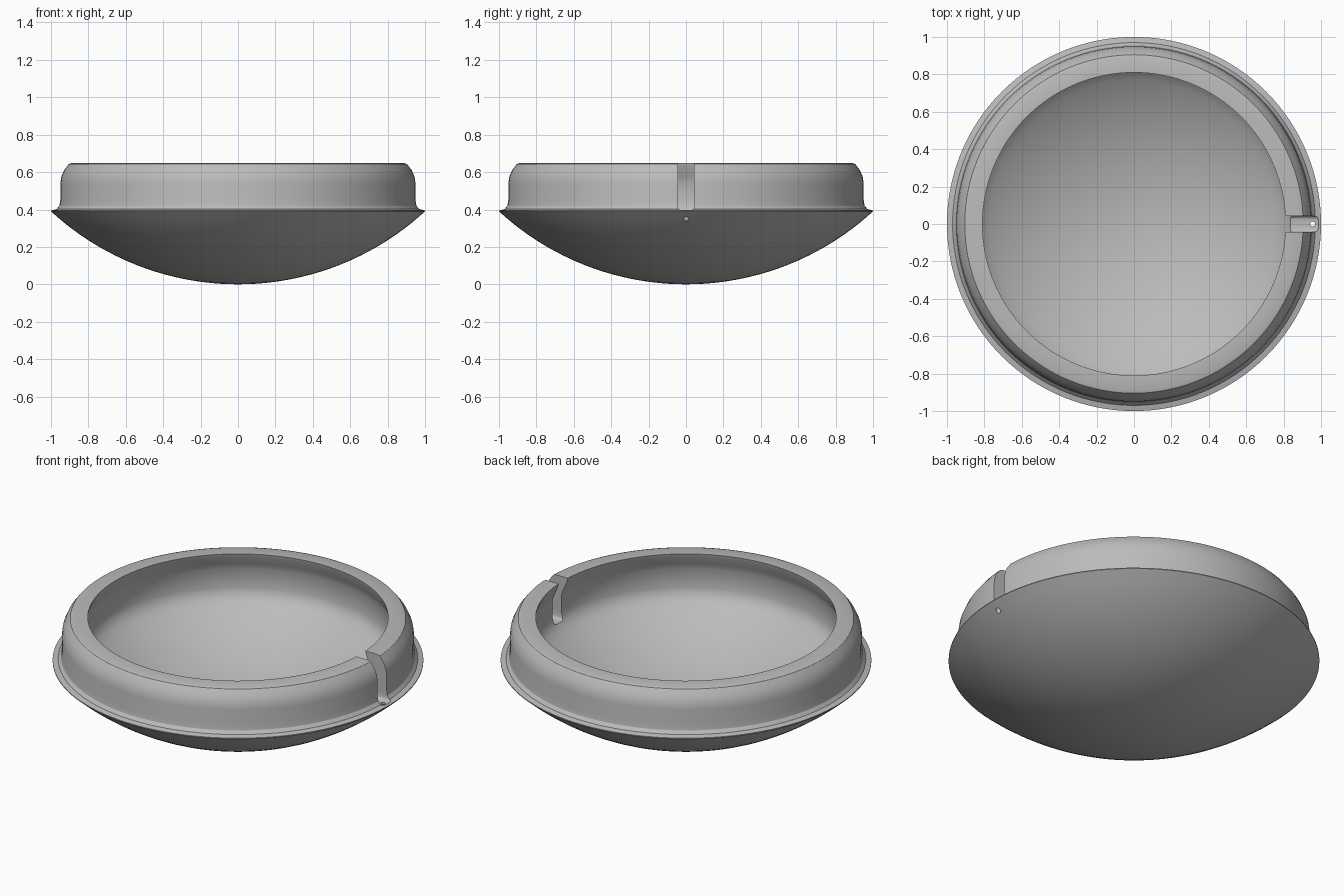
import bpy, bmesh, math
from mathutils import Vector

if "Cube" in bpy.data.objects:
    bpy.data.objects.remove(bpy.data.objects["Cube"], do_unlink=True)

grey = bpy.data.materials.new("plain grey")
grey.use_nodes = True
colour = (0.5, 0.5, 0.5, 1)
grey.diffuse_color = colour
grey.node_tree.nodes["Principled BSDF"].inputs["Base Color"].default_value = colour

CENTRE_Z = 1.477  # shared centre of the outer and inner bowl spheres


def bowl(radius, reach, steps=20):
    """Arc from the axis out to the given reach."""
    pts = [reach * i / steps for i in range(steps + 1)]
    return [(x, CENTRE_Z - math.sqrt(radius ** 2 - x ** 2)) for x in pts]


def lathe(name, profile, segments=128):
    bm = bmesh.new()
    verts = [bm.verts.new((r, 0, z)) for r, z in profile]
    edges = [bm.edges.new(pair) for pair in zip(verts, verts[1:])]
    bmesh.ops.spin(bm, geom=verts + edges, cent=(0, 0, 0), axis=(0, 0, 1),
                   angle=math.tau, steps=segments, use_duplicate=False)
    bmesh.ops.remove_doubles(bm, verts=bm.verts, dist=0.0005)
    bmesh.ops.recalc_face_normals(bm, faces=bm.faces)
    mesh = bpy.data.meshes.new(name)
    bm.to_mesh(mesh)
    bm.free()
    obj = bpy.data.objects.new(name, mesh)
    bpy.context.collection.objects.link(obj)
    mesh.materials.append(grey)
    return obj


# Closed section: underside, rim, outer wall, flat lip, inner wall, floor
outer_wall = [(1.0, 0.395), (0.97, 0.402), (0.955, 0.42), (0.95, 0.45),
              (0.95, 0.54), (0.945, 0.575), (0.93, 0.61), (0.905, 0.643), (0.89, 0.648)]
inner_wall = [(0.81, 0.648), (0.815, 0.625), (0.835, 0.58), (0.85, 0.54),
              (0.85, 0.43), (0.84, 0.395), (0.815, 0.362)]
profile = bowl(1.477, 1.0) + outer_wall + inner_wall + bowl(1.3816, 0.77)[::-1]
dish = lathe("dish", profile)


def cut(target, cutter):
    cutter.hide_render = True
    cutter.hide_viewport = True
    mod = target.modifiers.new(cutter.name, "BOOLEAN")
    mod.operation = "DIFFERENCE"
    mod.solver = "EXACT"
    mod.object = cutter
    bpy.context.view_layer.objects.active = target
    bpy.ops.object.modifier_apply(modifier=mod.name)
    bpy.data.objects.remove(cutter, do_unlink=True)


# Slot through the wall on the left side, rounded at its outer end
bpy.ops.mesh.primitive_cube_add(size=1, location=(0.885, 0, 0.59))
slot = bpy.context.object
slot.name = "slot_cutter"
slot.scale = (0.21, 0.086, 0.4)
bpy.ops.object.transform_apply(location=False, rotation=False, scale=True)
bevel = slot.modifiers.new("round", "BEVEL")
bevel.width = 0.02
bevel.segments = 3
bpy.ops.object.modifier_apply(modifier="round")
cut(dish, slot)

# Small drain hole under the slot
bpy.ops.mesh.primitive_cylinder_add(vertices=16, radius=0.013, depth=0.4,
                                    location=(0.955, 0, 0.4))
hole = bpy.context.object
hole.name = "drain_cutter"
cut(dish, hole)

# Centre and shade
bpy.ops.object.select_all(action="DESELECT")
dish.select_set(True)
bpy.context.view_layer.objects.active = dish
bpy.ops.object.shade_smooth_by_angle(angle=math.radians(30))
